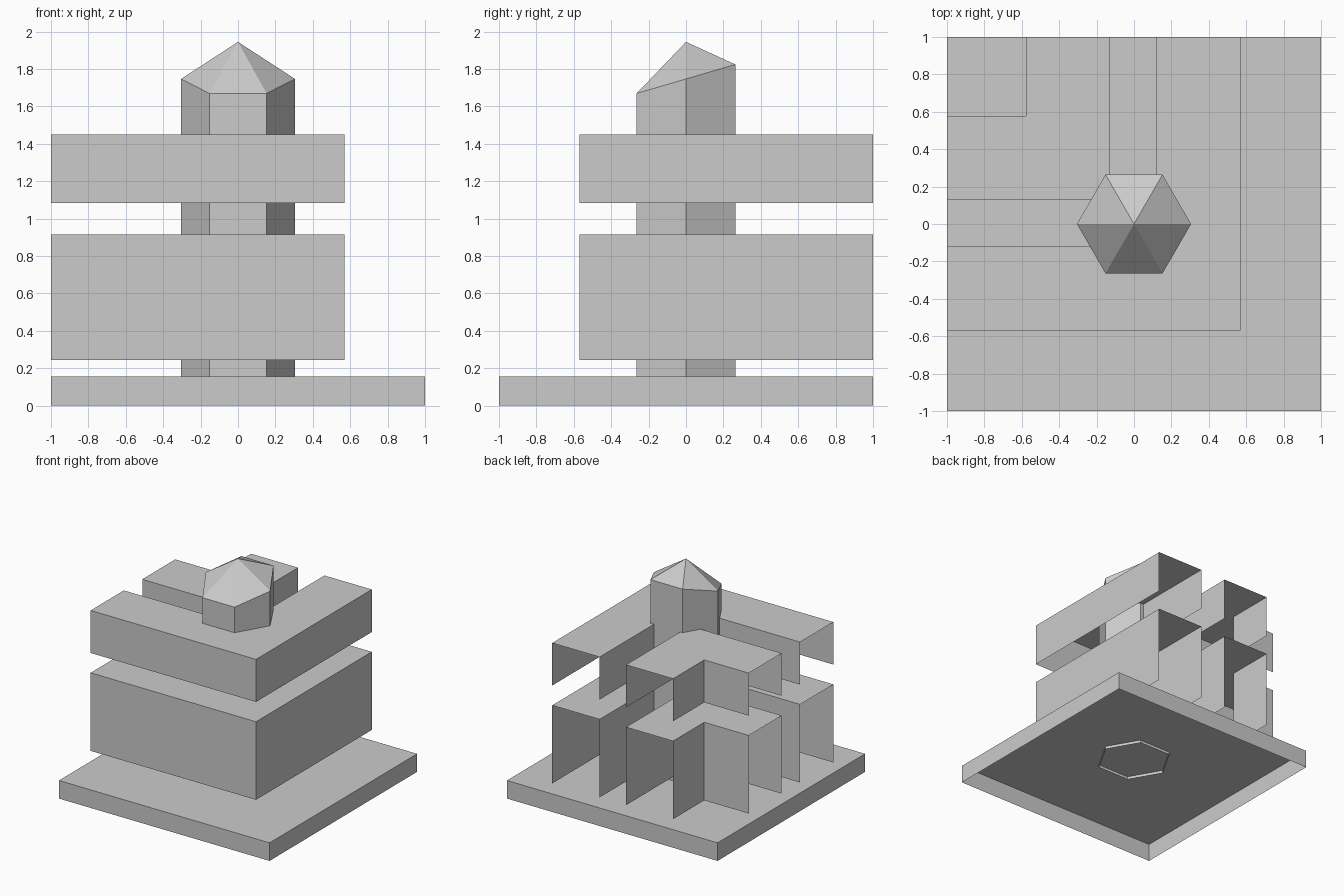
import bpy, bmesh, math

if "Cube" in bpy.data.objects:
    bpy.data.objects.remove(bpy.data.objects["Cube"], do_unlink=True)

# One plain grey for the whole model
grey = bpy.data.materials.new("plain grey")
grey.use_nodes = True
colour = (0.6, 0.6, 0.6, 1)
grey.diffuse_color = colour
grey.node_tree.nodes["Principled BSDF"].inputs["Base Color"].default_value = colour


def skin(name, rows, closed=False, cap=False, apex=None):
    """Join rows of points with quads, then optionally cap the last row flat or to a point."""
    bm = bmesh.new()
    rows = [[bm.verts.new(p) for p in row] for row in rows]
    count = len(rows[0])
    pairs = [(k, (k + 1) % count) for k in range(count if closed else count - 1)]
    for low, high in zip(rows, rows[1:]):
        for a, b in pairs:
            bm.faces.new((low[a], low[b], high[b], high[a]))
    if cap:
        bm.faces.new(rows[-1])
    if apex:
        tip = bm.verts.new(apex)
        for a, b in pairs:
            bm.faces.new((rows[-1][a], rows[-1][b], tip))
    mesh = bpy.data.meshes.new(name)
    bm.to_mesh(mesh)
    bm.free()
    mesh.materials.append(grey)
    obj = bpy.data.objects.new(name, mesh)
    bpy.context.collection.objects.link(obj)
    return obj


def corner_path(c, z):
    """L-shaped path that turns at (c, -c) and runs out to the left and back edges."""
    return [(-1, -c, z), (c, -c, z), (c, 1, z)]


# Base slab, hollow underneath
square = [(-1, -1), (1, -1), (1, 1), (-1, 1)]
skin("base_slab", [[(x, y, z) for x, y in square] for z in (0, 0.155)],
     closed=True, cap=True)

# Two storeys of L-shaped channels, open below and at their ends
for storey, low, high in (("lower", 0.245, 0.915), ("upper", 1.085, 1.45)):
    for side, outer, inner in (("outer", 0.57, 0.12), ("inner", -0.13, -0.577)):
        skin(f"{storey}_{side}_block",
             [corner_path(outer, low), corner_path(outer, high),
              corner_path(inner, high), corner_path(inner, low)])

# Six-sided tower with a sloping eave and a pointed roof
hexagon = [(0.305 * math.cos(k * math.pi / 3), 0.305 * math.sin(k * math.pi / 3))
           for k in range(6)]
skin("tower", [[(x, y, 0.13) for x, y in hexagon],
               [(x, y, 1.747 + 0.293 * y) for x, y in hexagon]],
     closed=True, apex=(0, 0, 1.945))
